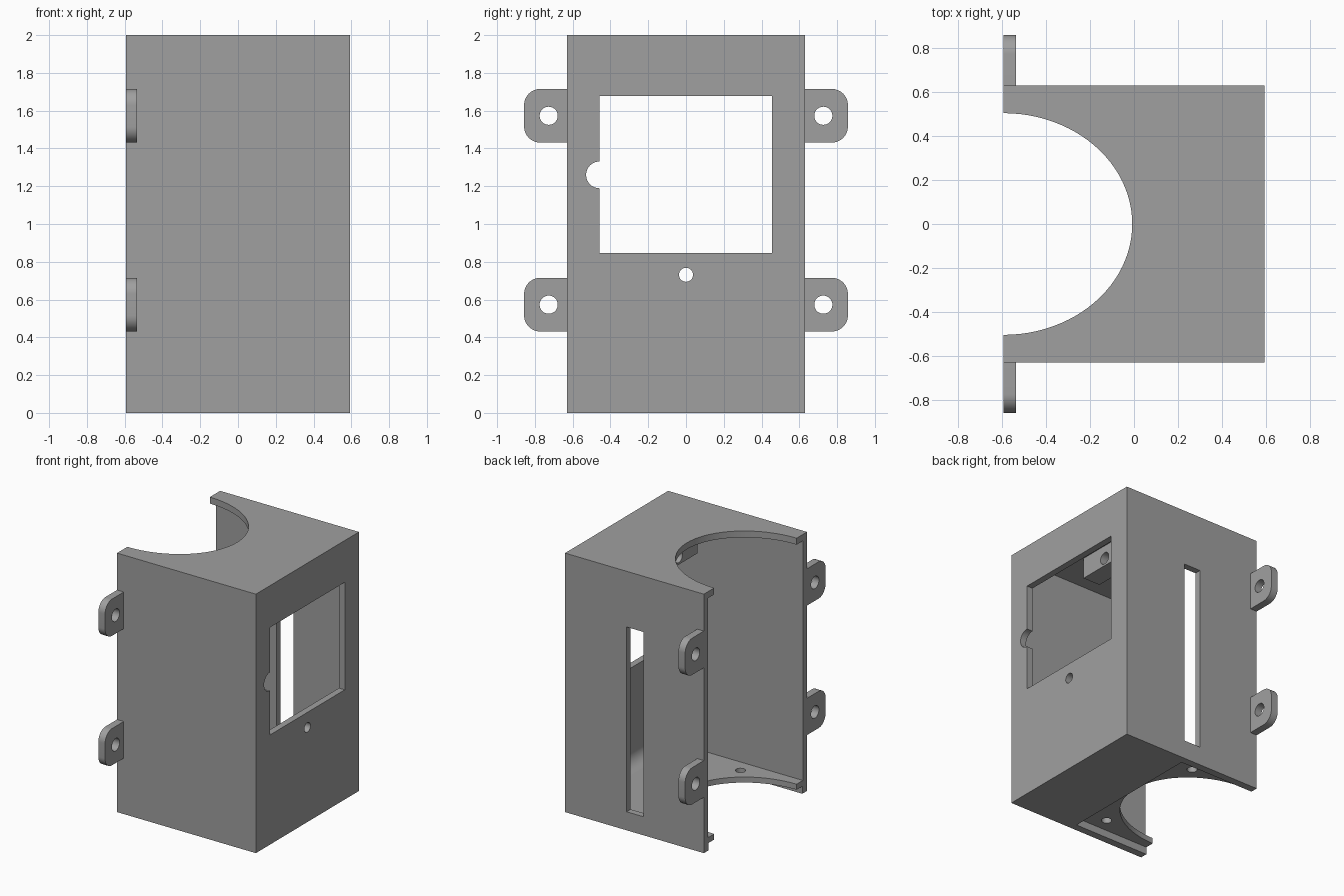
import bpy, bmesh, math
from mathutils import Matrix

if "Cube" in bpy.data.objects:
    bpy.data.objects.remove(bpy.data.objects["Cube"])

grey = bpy.data.materials.new("plain_grey")
grey.diffuse_color = (0.35, 0.35, 0.35, 1)
grey.use_nodes = True
grey.node_tree.nodes["Principled BSDF"].inputs["Base Color"].default_value = grey.diffuse_color


def add(name, bm):
    bmesh.ops.recalc_face_normals(bm, faces=bm.faces)
    me = bpy.data.meshes.new(name)
    bm.to_mesh(me)
    bm.free()
    ob = bpy.data.objects.new(name, me)
    bpy.context.collection.objects.link(ob)
    me.materials.append(grey)
    return ob


def box(name, x0, x1, y0, y1, z0, z1):
    bm = bmesh.new()
    bmesh.ops.create_cube(bm, size=1)
    for v in bm.verts:
        v.co = ((x0, x1)[v.co.x > 0], (y0, y1)[v.co.y > 0], (z0, z1)[v.co.z > 0])
    return add(name, bm)


def rod(name, center, r, depth, axis="X", n=32, scale=(1, 1, 1)):
    bm = bmesh.new()
    rot = Matrix.Rotation(math.pi / 2, 4, "Y") if axis == "X" else Matrix()
    bmesh.ops.create_cone(bm, cap_ends=True, segments=n, radius1=r, radius2=r, depth=depth,
                          matrix=Matrix.Translation(center) @ Matrix.Diagonal((*scale, 1)) @ rot)
    return add(name, bm)


def prism(name, pts, offset):
    bm = bmesh.new()
    f = bm.faces.new([bm.verts.new(p) for p in pts])
    ext = bmesh.ops.extrude_face_region(bm, geom=[f])["geom"]
    bmesh.ops.translate(bm, vec=offset, verts=[g for g in ext if isinstance(g, bmesh.types.BMVert)])
    return add(name, bm)


def cut(ob, cutters):
    bpy.context.view_layer.objects.active = ob
    for c in cutters:
        m = ob.modifiers.new("cut", "BOOLEAN")
        m.operation, m.solver, m.object = "DIFFERENCE", "EXACT", c
        bpy.ops.object.modifier_apply(modifier=m.name)
        bpy.data.objects.remove(c)


def smooth(ob):
    bpy.ops.object.select_all(action="DESELECT")
    ob.select_set(True)
    bpy.context.view_layer.objects.active = ob
    bpy.ops.object.shade_smooth_by_angle(angle=math.radians(30))


BACK, FRONT, W = -0.593, 0.593, 0.629
WALL = 0.05

# Housing, open on one side
housing = box("housing", BACK, FRONT, -W, W, 0, 2)
cut(housing, [
    box("cavity", -1, FRONT - WALL, -W + WALL, W - WALL, 0.1, 2 - WALL),
    box("floor_recess", -1, 0.045, -0.572, 0.572, -0.2, 0.057),
    # Elliptical pipe opening through roof and floor
    rod("pipe_opening", (BACK, 0, 1), 0.503, 4, "Z", 96, (0.585 / 0.503, 1, 1)),
    # Window with finger notch, and screw hole below it
    box("window", 0.45, 0.8, -0.458, 0.456, 0.847, 1.677),
    rod("finger_notch", (0.6, -0.458, 1.26), 0.071, 0.3),
    rod("screw_hole", (0.6, 0, 0.731), 0.037, 0.3),
    # Cable slot in one side wall
    box("cable_slot", -0.076, 0.067, 0.5, 0.8, 0.143, 1.57),
    # Floor screw holes
    rod("floor_hole_a", (-0.14, 0.465, 0.08), 0.036, 0.3, "Z"),
    rod("floor_hole_b", (-0.14, -0.465, 0.08), 0.036, 0.3, "Z"),
])
smooth(housing)

# Rounded inside corner between window wall and floor
R, xi = 0.1, FRONT - WALL
arc = [(xi - R + R * math.sin(t), -W + WALL, 0.1 + R - R * math.cos(t))
       for t in [i * math.pi / 24 for i in range(13)]]
smooth(prism("floor_fillet", arc + [(xi, -W + WALL, 0.1)], (0, 2 * (W - WALL), 0)))

# Screw block hanging from the roof
block = box("roof_block", 0.09, 0.235, -0.27, 0.27, 1.79, 2 - WALL)
cut(block, [rod("block_hole", (0.2, -0.04, 1.85), 0.045, 0.5)])
smooth(block)

# Four mounting ears with rounded outer corners
for side in (-1, 1):
    for z in (0.573, 1.573):
        r, half, out = 0.085, 0.142, 0.857
        pts = [(BACK, side * (W - 0.01), z - half)]
        for sz, start in ((-1, -90), (1, 0)):
            for i in range(13):
                t = math.radians(start + i * 7.5)
                pts.append((BACK, side * (out - r + r * math.cos(t)),
                            z + sz * (half - r) + r * math.sin(t)))
        pts.append((BACK, side * (W - 0.01), z + half))
        ear = prism("mounting_ear", pts, (0.057, 0, 0))
        cut(ear, [rod("ear_hole", (BACK, side * 0.727, z), 0.048, 0.4)])
        smooth(ear)
